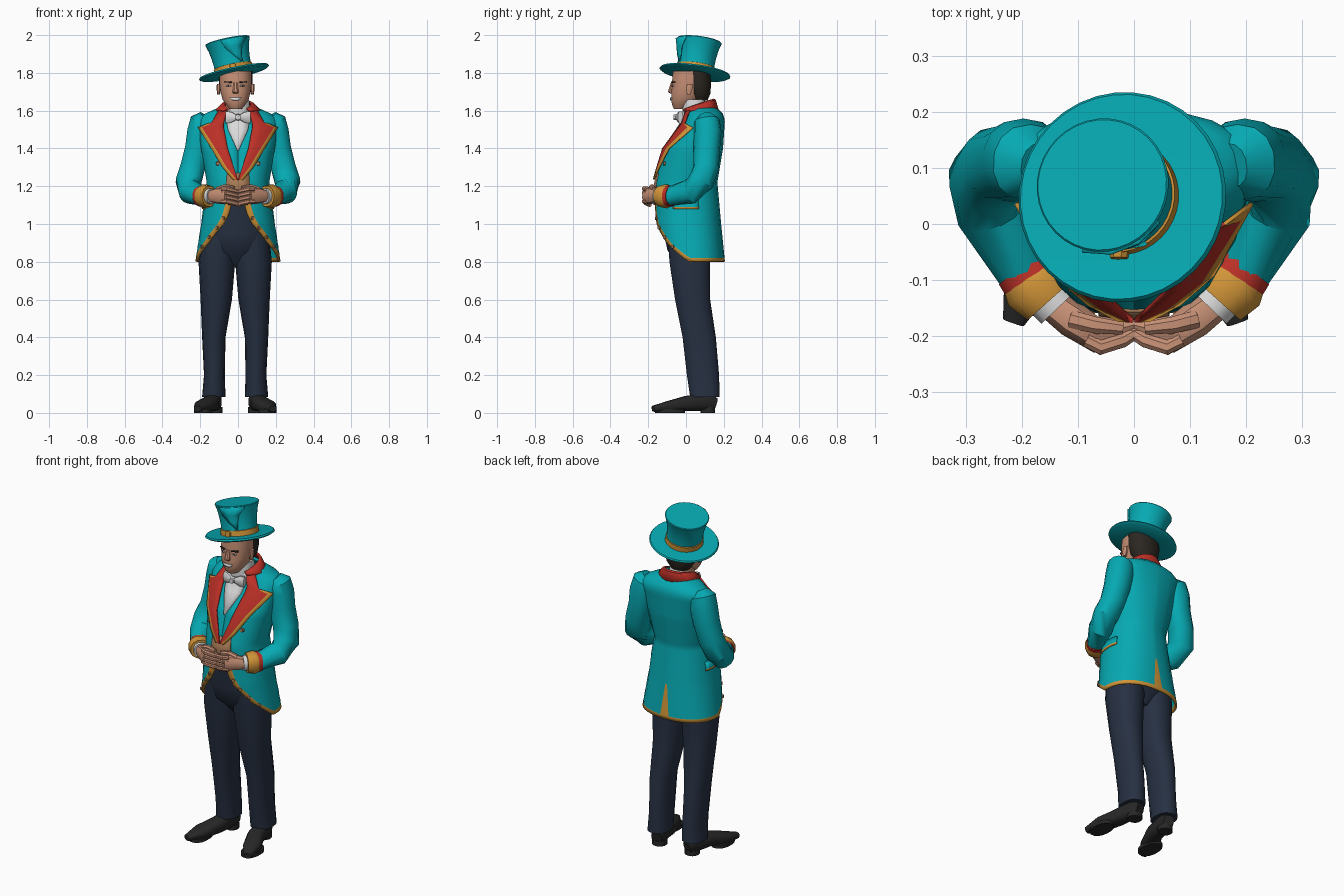
import bpy, bmesh
from math import sin, cos, asin, radians, pi
from mathutils import Vector

if "Cube" in bpy.data.objects:
    bpy.data.objects.remove(bpy.data.objects["Cube"])


def colour(name, r, g, b):
    material = bpy.data.materials.new(name)
    material.use_nodes = True
    material.diffuse_color = (r, g, b, 1)
    bsdf = material.node_tree.nodes["Principled BSDF"]
    bsdf.inputs["Base Color"].default_value = (r, g, b, 1)
    bsdf.inputs["Roughness"].default_value = 0.7
    return material


TEAL = colour("teal cloth", .002, .4, .45)
RED = colour("red lapel", .5, .03, .02)
GOLD = colour("gold trim", .64, .3, .04)
NAVY = colour("navy trousers", .02, .03, .055)
WHITE = colour("white shirt", .7, .7, .7)
SKIN = colour("skin", .57, .28, .18)
HAIR = colour("dark hair", .025, .02, .015)
BLACK = colour("black leather", .02, .02, .02)
TAN = colour("tan waistcoat", .38, .19, .09)

SIDES = (("left", 1), ("right", -1))
PLATE = .008
UP = Vector((0, 0, 1))
ACROSS = Vector((1, 0, 0))
BACK = Vector((0, 1, 0))


def grid(name, rows, materials, rule=None, ring=False, thick=PLATE):
    """Skin a list of point rows; rule(centre, row, column) picks the material.
    A ring is closed and capped, an open sheet is thickened."""
    count = len(rows[0])
    bm = bmesh.new()
    verts = [[bm.verts.new(point) for point in row] for row in rows]
    for i, (upper, lower) in enumerate(zip(verts, verts[1:])):
        for j in range(count if ring else count - 1):
            k = (j + 1) % count
            face = bm.faces.new((upper[j], upper[k], lower[k], lower[j]))
            if rule:
                face.material_index = rule(face.calc_center_median(), i, j)
    if ring:
        bm.faces.new(verts[0])
        bm.faces.new(verts[-1])
    bmesh.ops.recalc_face_normals(bm, faces=bm.faces)
    mesh = bpy.data.meshes.new(name)
    bm.to_mesh(mesh)
    bm.free()
    for material in materials:
        mesh.materials.append(material)
    mesh.shade_smooth()
    mesh.set_sharp_from_angle(angle=radians(40))
    ob = bpy.data.objects.new(name, mesh)
    bpy.context.collection.objects.link(ob)
    if not ring:
        solid = ob.modifiers.new("Thickness", "SOLIDIFY")
        solid.thickness, solid.offset = thick, 0
    return ob


def sign(value):
    return 1 if value > 0 else -1


def oval(angle, power=2.25):
    s, c = sin(angle), cos(angle)
    return abs(s) ** (2 / power) * sign(s), abs(c) ** (2 / power) * sign(c)


def tube(name, points, material, sides=12, ref=ACROSS, level=False, power=2.25):
    """Capped tube through (x, y, z, radius along ref, other radius)."""
    rows = []
    last = len(points) - 1
    for i, point in enumerate(points):
        before, after = points[max(i - 1, 0)], points[min(i + 1, last)]
        along = UP if level else (Vector(after[:3]) - Vector(before[:3])).normalized()
        u = (ref - along * along.dot(ref)).normalized()
        v = along.cross(u)
        shape = [oval(2 * pi * (j + .5) / sides, power) for j in range(sides)]
        rows.append([Vector(point[:3]) + u * point[3] * a + v * point[-1] * b for a, b in shape])
    return grid(name, rows, [material], ring=True)


def column(name, x, rings, material, sides=16):
    """Upright tube through rings of (z, y, x radius, y radius)."""
    return tube(name, [(x, y, z, a, b) for z, y, a, b in rings], material, sides, level=True)


def stud(name, start, step, radius, material):
    """Small round button standing out by the vector step."""
    end = Vector(start) + Vector(step)
    return tube(name, [(*start, radius), (*end, radius * .8)], material, 8, ref=UP)


def lerp(table, z):
    for a, b in zip(table, table[1:]):
        if a[0] >= z >= b[0]:
            k = (a[0] - z) / (a[0] - b[0])
            return [p + (q - p) * k for p, q in zip(a[1:], b[1:])]
    return table[0 if z > table[0][0] else -1][1:]


def surf(profile, z, angle, off=0):
    """Point on a body profile; angle 0 faces the front."""
    y, rx, ry = lerp(profile, z)
    s, c = oval(angle)
    return Vector(((rx + off) * s, y - (ry + off) * c, z))


def panel(name, profile, rows, materials, off, trim=0, rule=None):
    """Thin plate on the front of a profile from rows of (z, x start, x end)."""
    out = []
    for z, start, end in rows:
        rx = lerp(profile, z)[1]
        step = (end - start) / 3
        xs = [start, start + step, end - (trim or step), end]
        angles = [sign(x) * asin(min(.98, abs(x) / rx) ** 1.125) for x in xs]
        out.append([surf(profile, z, angle, off) for angle in angles])
    return grid(name, out, materials, rule)


def band(name, profile, rows, material, off):
    """Symmetric panel from rows of (z, half width)."""
    return panel(name, profile, [(z, -w, w) for z, w in rows], [material], off)


# Tailcoat: body profile (z, y, x radius, y radius) and front opening (z, degrees)
COAT = [(1.62, .08, .08, .07), (1.58, .1, .17, .09), (1.55, .1, .21, .1), (1.4, .04, .19, .15),
        (1.22, 0, .16, .16), (1, .01, .19, .17), (.8, .03, .22, .17)]
GAP = [(1.24, 0), (1.05, 13), (1, 21), (.9, 48), (.8, 86)]
TRIM = 10
coat_rows = []
for k in range(42):
    z = 1.62 - k / 50
    gap, vent = lerp(GAP, z)[0], max(1, 26 - 25 * z)
    first, final = gap + TRIM, 180 - vent
    half = [gap] + [first + (final - first) * j / 9 for j in range(10)]
    angles = half + [180] + [360 - angle for angle in reversed(half)]
    coat_rows.append([surf(COAT, z, radians(angle)) for angle in angles])
LAST = len(coat_rows[0]) - 2
HEM = len(coat_rows) - 2


def coat_rule(centre, i, j):
    edge = centre.z < 1.23 and j in (0, LAST)
    vent = centre.z < 1 and j in (LAST // 2, LAST // 2 + 1)
    return 1 if edge or vent or i == HEM else 0


grid("tailcoat", coat_rows, [TEAL, GOLD], coat_rule, thick=.012)

# Waistcoat, shirt front and neck collar
band("waistcoat_front", COAT, [(1.27, .055), (1.2, .06), (1.1, .05)], TAN, PLATE)
band("shirt_front", COAT, [(1.62, .04), (1.57, .06), (1.5, .05), (1.39, .003)], WHITE, .014)
column("shirt_collar", 0, [(1.56, .05, .07, .07), (1.66, .04, .06, .06)], WHITE)

# Bow tie, lapels, buttons and pocket flaps
BOW = Vector((0, -.045, 1.565))
stud("bow_knot", BOW + BACK * .01, -BACK * .03, .018, WHITE)
LAPEL = [(1.6, .05, .09), (1.535, .07, .13), (1.53, .07, .15), (1.51, .07, .195),
         (1.4, .05, .13), (1.3, .02, .075), (1.235, .001, .025)]
for side, s in SIDES:
    wing = [(*(BOW + ACROSS * s * x + BACK * x / 4), tall, .015)
            for x, tall in ((.008, .013), (.035, .03), (.064, .034))]
    tube(side + "_bow_wing", wing, WHITE, 8, ref=UP)
    panel(side + "_lapel", COAT, [(z, a * s, b * s) for z, a, b in LAPEL], [RED, GOLD], .016,
          trim=.02 * s, rule=lambda centre, i, j: 1 if j == 2 and i > 1 else 0)
    for k in range(4):
        z = 1.03 - k / 20
        start = surf(COAT, z, s * radians(lerp(GAP, z)[0] + TRIM / 2))
        outward = Vector((start.x, start.y, 0)).normalized()
        stud(f"{side}_edge_button_{k}", start, outward * .013, .011, TAN)
    stud(side + "_chest_button", surf(COAT, 1.32, s * .6), BACK * -.012, .012, TAN)
    flap = [[surf(COAT, z, s * radians(angle), PLATE) for angle in range(68, 110, 8)] for z in (1.13, 1.09, 1.08)]
    grid(side + "_pocket_flap", flap, [TEAL, GOLD], lambda centre, i, j: i)

arc = [radians(angle) for angle in range(32, 330, 16)]
collar = [[(rx * sin(a), .07 - ry * cos(a), z - drop * cos(a)) for a in arc]
          for rx, ry, z, drop in ((.07, .075, 1.635, .025), (.085, .085, 1.63, .025), (.12, .1, 1.6, 0))]
grid("coat_collar", collar, [RED])

# Trousers and shoes, mirrored about a slightly shifted stance
MID = -.015
column("hips", MID / 2, [(1.2, .01, .14, .14), (.95, .02, .18, .14), (.86, .02, .17, .12), (.77, .03, .05, .05)], NAVY)
LEG = [(.09, .02, .95, .09, .12), (.097, .02, .8, .097, .11), (.1, .035, .6, .083, .095), (.113, .07, .4, .062, .09),
       (.11, .09, .2, .055, .087), (.113, .1, .085, .062, .08)]
SHOE = [(.1, .155, .05, .03, .03), (.11, .12, .06, .04, .05), (.13, 0, .05, .046, .04),
        (.17, -.09, .034, .05, .03), (.2, -.175, .022, .02, .016)]
for side, s in SIDES:
    def stance(points):
        return [(MID + s * x, *rest) for x, *rest in points]

    tube(side + "_trouser_leg", stance(LEG), NAVY, 14, level=True)
    tube(side + "_shoe", stance(SHOE), BLACK, power=2.8)
    column(side + "_shoe_heel", MID + s * .107, [(z, .115, .04, .04) for z in (0, .03)], BLACK)
    column(side + "_shoe_sole", MID + s * .17, [(z, -.085, .05, .08) for z in (0, .02)], BLACK)

# Arms, cuffs and clasped hands
SLEEVE = [(.17, .105, 1.566, .04), (.187, .11, 1.545, .068), (.197, .115, 1.49, .073), (.212, .11, 1.4, .07),
          (.24, .107, 1.3, .067), (.262, .08, 1.225, .069), (.25, .02, 1.17, .065), (.19, -.09, 1.147, .05)]
CUFF_Z = 1.147
for side, s in SIDES:
    def limb(name, points, material, sides=12, ref=BACK):
        return tube(f"{side}_{name}", [(s * x, *rest) for x, *rest in points], material, sides, ref)

    def cuff(name, rings, material):
        return limb(name, [(x, y, CUFF_Z, radius) for x, y, radius in rings], material)

    limb("sleeve", SLEEVE, TEAL, 14)
    cuff("cuff_red_band", [(.2, -.075, .054), (.18, -.1, .058)], RED)
    cuff("cuff_gold", [(.187, -.09, .055), (.176, -.107, .063), (.15, -.136, .055)], GOLD)
    cuff("shirt_cuff", [(.16, -.125, .042), (.136, -.15, .041)], WHITE)
    limb("palm", [(.15, -.14, CUFF_Z, .03), (.11, -.17, 1.15, .042, .034), (.068, -.197, 1.15, .046, .034),
                  (0, -.18, CUFF_Z, .03, .016)], SKIN, 10, UP)
    for k in range(4):
        z = 1.186 - .022 * k
        limb(f"finger_{k}", [(.085, -.207, z, .013), (.06, -.22, z, .014), (.02, -.208, z - .01, .013),
                             (-.01, -.19, z - .02, .01)], SKIN, 8, UP)
    limb("thumb", [(.11, -.17, 1.18, .017), (.07, -.18, 1.195, .016), (.02, -.186, 1.19, .012)], SKIN, 8, UP)

# Head, face and hair
HEAD = [(1.81, .025, .086, .095), (1.75, .02, .086, .095), (1.7, .01, .08, .087),
        (1.66, 0, .07, .08), (1.63, -.02, .05, .054), (1.61, -.03, .034, .034)]
face = [column("head", 0, HEAD, SKIN, 20),
        column("neck", 0, [(z, .04, .055, .055) for z in (1.6, 1.7)], SKIN),
        column("hair", 0, [(1.655, .07, .055, .045), (1.69, .07, .08, .06), (1.74, .066, .09, .068),
                           (1.81, .06, .09, .07)], HAIR),
        column("nose", 0, [(1.75, -.07, .01, .01), (1.7, -.08, .017, .017), (1.69, -.073, .013, .01)], SKIN, 8),
        band("smile", HEAD, [(1.67, .03), (1.66, .026), (1.655, .012)], WHITE, .002)]
for side, s in SIDES:
    def feature(name, top, bottom, inner, outer, materials, off):
        return panel(f"{side}_{name}", HEAD, [(z, s * inner, s * outer) for z in (top, bottom)], materials, off,
                     rule=lambda centre, i, j: len(materials) - 1 if j == 1 else 0)

    face += [feature("eye", 1.735, 1.729, .025, .047, [WHITE, HAIR], .001),
             feature("brow", 1.754, 1.748, .02, .056, [HAIR], .003),
             column(side + "_ear", s * .09, [(1.685, .015, .008, .01), (1.715, .017, .011, .018),
                                             (1.74, .02, .01, .016)], SKIN, 8)]
for part in face:
    part.location.x = -.013

# Top hat: flared crown, gold band, buckle, overlapping fold and tilted brim
tilt = UP.rotation_difference(Vector((-.21, .13, 1)))


def lathe(name, profile, material):
    return tube(name, [(0, 0, h, r) for r, h in profile], material, 36, level=True, power=2)


fold = [[(r * sin(a), -r * cos(a), h) for a in (lo, (lo * 2 + hi) / 3, (lo + hi * 2) / 3, hi)]
        for r, h, lo, hi in ((.102, .045, .5, .55), (.104, .09, .1, .6), (.111, .13, -.2, .7), (.122, .174, -.3, 1))]
hat = [lathe("hat_brim", [(.08, -.006), (.176, -.004), (.189, .004), (.184, .012), (.1, .01)], TEAL),
       lathe("hat_band", [(.104, .01), (.103, .04), (.097, .042)], GOLD),
       lathe("hat_crown", [(.1, .01), (.098, .06), (.102, .1), (.109, .14), (.12, .176), (.117, .18)], TEAL),
       stud("hat_buckle", (0, -.09, .025), BACK * -.022, .02, GOLD),
       grid("hat_fold", fold, [TEAL])]
for part in hat:
    part.rotation_mode = "QUATERNION"
    part.rotation_quaternion = tilt
    part.location = (-.02, .047, 1.797)
